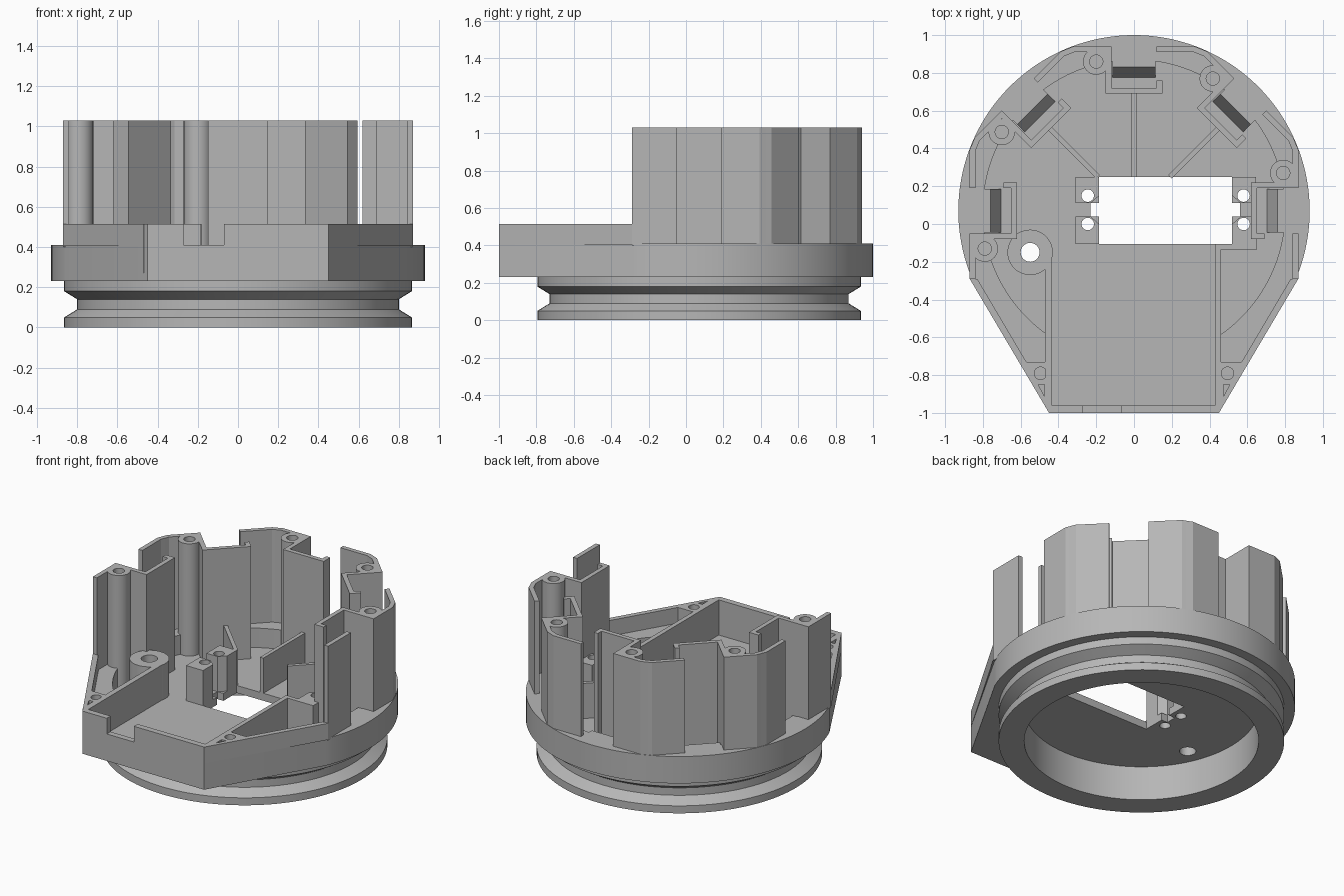
import bpy, bmesh, math
from mathutils import Vector

old = bpy.data.objects.get("Cube")
if old:
    bpy.data.objects.remove(old, do_unlink=True)

grey = bpy.data.materials.new("plain_grey")
grey.use_nodes = True
GREY = (0.47, 0.47, 0.47, 1)
grey.diffuse_color = GREY
grey.node_tree.nodes["Principled BSDF"].inputs["Base Color"].default_value = GREY

CY = 0.07                                   # centre of the round body
FLOOR, LEDGE, TRAY, TOP = 0.28, 0.41, 0.515, 1.03
parts = []


def finish(name, bm):
    bmesh.ops.recalc_face_normals(bm, faces=bm.faces)
    mesh = bpy.data.meshes.new(name)
    bm.to_mesh(mesh)
    bm.free()
    mesh.materials.append(grey)
    ob = bpy.data.objects.new(name, mesh)
    bpy.context.collection.objects.link(ob)
    parts.append(ob)
    return ob


def prism(name, pts, h0, h1, place=lambda a, b, h: (a, b, h)):
    bm = bmesh.new()
    low = [bm.verts.new(place(a, b, h0)) for a, b in pts]
    high = [bm.verts.new(place(a, b, h1)) for a, b in pts]
    bm.faces.new(low)
    bm.faces.new(high)
    for i in range(len(pts)):
        j = (i + 1) % len(pts)
        bm.faces.new((low[i], low[j], high[j], high[i]))
    return finish(name, bm)


def circle(x, y, r, n=32):
    return [(x + r * math.cos(2 * math.pi * i / n), y + r * math.sin(2 * math.pi * i / n))
            for i in range(n)]


def box(name, x0, x1, y0, y1, z0, z1):
    return prism(name, [(x0, y0), (x1, y0), (x1, y1), (x0, y1)], z0, z1)


def wall(name, path, t, z0, z1):
    """Thin upright wall along a path, with mitred corners."""
    p = [Vector(q) for q in path]
    left, right = [], []
    for i, q in enumerate(p):
        dirs = [(p[j + 1] - p[j]).normalized() for j in (i - 1, i) if 0 <= j < len(p) - 1]
        n = sum((Vector((-d.y, d.x)) for d in dirs), Vector((0, 0))).normalized()
        off = n * (t / 2 / n.dot(Vector((-dirs[0].y, dirs[0].x))))
        left.append(tuple(q + off))
        right.append(tuple(q - off))
    return prism(name, left + right[::-1], z0, z1)


def lathe(name, profile, x, y, n):
    """Closed radius-height profile turned about an upright axis."""
    bm = bmesh.new()
    rings = [[bm.verts.new((a, b, z)) for a, b in circle(x, y, r, n)] for r, z in profile]
    for k, ring in enumerate(rings):
        nxt = rings[(k + 1) % len(rings)]
        for i in range(n):
            j = (i + 1) % n
            bm.faces.new((ring[i], ring[j], nxt[j], nxt[i]))
    return finish(name, bm)


def cut(ob, cutters):
    for c in cutters:
        m = ob.modifiers.new("cut", 'BOOLEAN')
        m.operation, m.solver, m.object = 'DIFFERENCE', 'EXACT', c
    dg = bpy.context.evaluated_depsgraph_get()
    mesh = bpy.data.meshes.new_from_object(ob.evaluated_get(dg))
    ob.modifiers.clear()
    ob.data = mesh


def discard(cutters):
    for c in cutters:
        parts.remove(c)
        bpy.data.objects.remove(c, do_unlink=True)


def local(k, u, r):
    """Point in the frame of socket k; sockets are 45 degrees apart."""
    a = math.radians(45 * k)
    return (u * math.cos(a) - r * math.sin(a), CY + u * math.sin(a) + r * math.cos(a))


# Grooved mounting ring below the plate
lathe("mounting_ring", [(0.71, 0), (0.865, 0), (0.865, 0.05), (0.80, 0.09), (0.80, 0.14),
                        (0.865, 0.18), (0.865, 0.235), (0.71, 0.235)], 0, CY, 128)

# Plate: round at the back, tapering to the straight front
R, n = 0.93, 96
start = math.radians(-22.8)
sweep = math.pi - 2 * start
outline = [(R * math.cos(start + sweep * i / n), CY + R * math.sin(start + sweep * i / n))
           for i in range(n + 1)] + [(-0.45, -1), (0.45, -1)]
plate = prism("base_plate", outline, 0.23, LEDGE)

# Window, screw holes and floor recesses
holes = [prism("hole_cutter", circle(x, y, 0.033, 24), 0.1, 0.7)
         for x in (-0.245, 0.58) for y in (0, 0.15)]
holes.append(prism("hole_cutter", circle(-0.55, -0.15, 0.05), 0.1, 0.7))
recess = [prism("recess_cutter", circle(0, CY, 0.8, 96), FLOOR, 0.7),
          box("tray_cutter", -0.435, 0.435, -0.96, 0, FLOOR, 0.7),
          box("window_cutter", -0.185, 0.52, -0.105, 0.25, 0.1, 0.7),
          box("window_notch_cutter", -0.23, 0.56, 0.04, 0.11, 0.1, 0.7)]
cut(plate, recess + holes)

# Pillars beside the window, with one chamfered corner each
for edge, s, side in ((-0.185, -1, "right"), (0.52, 1, "left")):
    for y0, y1, end in ((0.25, 0.11, "rear"), (-0.105, 0.04, "front")):
        d = math.copysign(0.04, y1 - y0)
        pts = [(edge, y0), (edge + s * 0.125, y0), (edge + s * 0.125, y1),
               (edge + s * 0.045, y1), (edge, y1 - d)]
        cut(prism(f"{end}_{side}_pillar", pts, FLOOR - 0.01, TRAY), holes)

# Large boss in the tray
cut(prism("cable_boss", circle(-0.55, -0.15, 0.12, 48), FLOOR - 0.01, TRAY), holes[-1:])
discard(recess + holes)

# Tray front wall with a notch
prism("tray_front_wall", [(-0.45, LEDGE - 0.02), (0.45, LEDGE - 0.02), (0.45, TRAY), (-0.07, TRAY),
                          (-0.07, 0.4), (-0.27, 0.4), (-0.27, TRAY), (-0.45, TRAY)],
      -1, -0.96, lambda a, b, h: (a, h, b))

# Slanted tray sides with solid, drilled corners
for s, side in ((1, "left"), (-1, "right")):
    corner = prism(side + "_tray_side", [(s * x, y) for x, y in
                   ((0.45, -1), (0.87, -0.29), (0.83, -0.29), (0.57, -0.73),
                    (0.435, -0.73), (0.435, -0.99))], LEDGE - 0.005, TRAY)
    drills = [prism("drill", circle(s * 0.495, -0.79, 0.033, 24), LEDGE + 0.01, 0.7),
              prism("drill", [(s * 0.475, -0.85), (s * 0.507, -0.85), (s * 0.475, -0.91)],
                    LEDGE + 0.01, 0.7)]
    cut(corner, drills)
    discard(drills)
wall("right_tray_inner_wall", [(-0.453, -0.97), (-0.453, -0.13)], 0.036, FLOOR - 0.01, TRAY)
wall("left_tray_inner_wall", [(0.445, -0.97), (0.445, -0.12), (0.635, -0.12), (0.635, -0.05)],
     0.03, FLOOR - 0.01, TRAY)

# Tall eight-sided outer wall, open at each socket
W = 0.855
for k in range(-2, 2):
    wall("outer_wall", [local(k, -0.12, W), local(k, -0.32, W), local(k + 0.5, 0, 0.912),
                        local(k + 1, 0.32, W), local(k + 1, 0.12, W)], 0.03, LEDGE - 0.01, TOP)
wall("outer_wall_left_end", [local(-2, 0.12, W), local(-2, 0.36, W)], 0.03, LEDGE - 0.01, TOP)
wall("outer_wall_right_end", [local(2, -0.12, W), local(2, -0.36, W)], 0.03, LEDGE - 0.01, TOP)

# Five sockets: bracket, sloped sill and screw boss
for k in range(-2, 3):
    wall("socket_bracket", [local(k, *p) for p in
         ((-0.135, 0.865), (-0.135, 0.635), (0.135, 0.635), (0.135, 0.69))],
         0.03, FLOOR - 0.01, TOP)
    prism("socket_sill", [(0.70, FLOOR - 0.01), (0.76, LEDGE), (0.82, LEDGE), (0.82, FLOOR - 0.01)],
          -0.115, 0.115, lambda a, b, h: (*local(k, h, a), b))
    bx, by = local(k, -0.2, 0.79)
    lathe("screw_boss", [(0.07, FLOOR - 0.01), (0.07, TOP), (0.035, TOP), (0.035, 0.7),
                         (0.001, 0.7), (0.001, FLOOR - 0.01)], bx, by, 32)

# Low ribs from the window to the rear sockets
wall("rear_rib", [(0, 0.25), (0, 0.70)], 0.025, FLOOR - 0.01, TRAY)
for s, side in ((1, "left"), (-1, "right")):
    wall(side + "_rib", [(s * 0.19, 0.25), (s * 0.45, 0.51)], 0.025, FLOOR - 0.01, TRAY)

# Smooth round faces, keep edges sharp
bpy.ops.object.select_all(action='DESELECT')
for ob in parts:
    ob.select_set(True)
bpy.context.view_layer.objects.active = parts[0]
bpy.ops.object.shade_smooth_by_angle(angle=math.radians(20))
